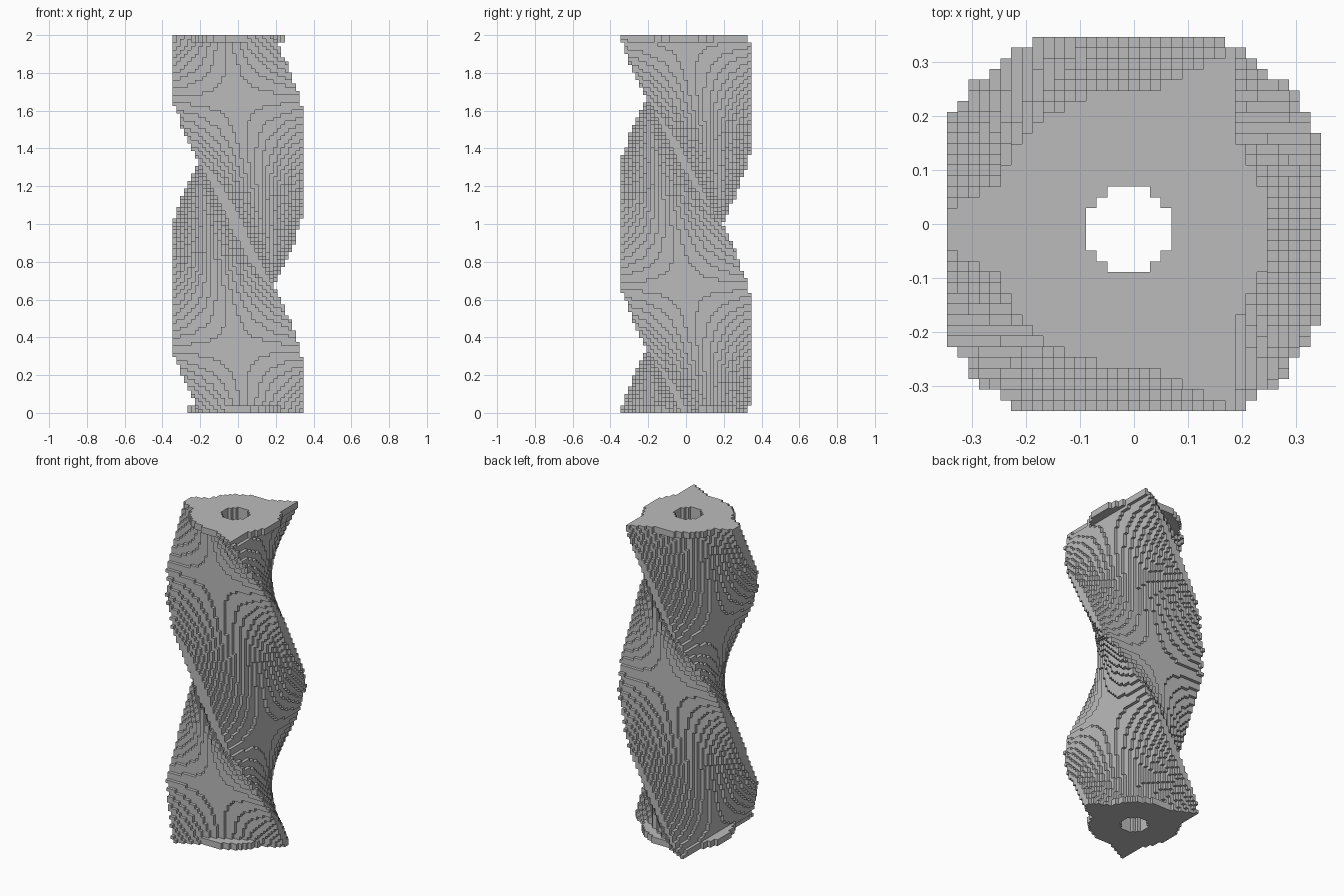
import bpy
import bmesh
import math

cube = bpy.data.objects.get("Cube")
if cube:
    bpy.data.objects.remove(cube, do_unlink=True)

LAYERS = 101              # cells along the height
WIDTH = 35                # cells across, the corners are trimmed to this
CELL = 2 / LAYERS
INRADIUS = 10             # triangle centre to side, in cells
FLANGE = 13               # end disc radius
BORE = 3.85               # central hole radius
NUDGE = 0.02              # keeps cell centres off exact ties


def filled(i, j, k):
    """True where a cell belongs to the twisted triangular column."""
    if not (0 <= i < WIDTH and 0 <= j < WIDTH and 0 <= k < LAYERS):
        return False
    x = i - WIDTH // 2 + 0.5 - NUDGE
    y = j - WIDTH // 2 + 0.5 - NUDGE
    radius = math.hypot(x, y)
    if radius < BORE:
        return False
    if radius <= FLANGE and (k < 2 or k >= LAYERS - 2):
        return True
    twist = -math.pi * k / (LAYERS - 1)
    for side in range(3):
        a = twist + math.pi / 3 + side * math.tau / 3
        if x * math.cos(a) + y * math.sin(a) > INRADIUS:
            return False
    return True


cells = {(i, j, k) for i in range(WIDTH) for j in range(WIDTH)
         for k in range(LAYERS) if filled(i, j, k)}

# Stepped column: one square for every exposed cell side
bm = bmesh.new()
corners = {}


def corner(p):
    if p not in corners:
        corners[p] = bm.verts.new(((p[0] - WIDTH / 2) * CELL,
                                   (p[1] - WIDTH / 2) * CELL,
                                   p[2] * CELL))
    return corners[p]


for cell in sorted(cells):
    for axis in range(3):
        u, v = (axis + 1) % 3, (axis + 2) % 3
        for step in (-1, 1):
            neighbour = list(cell)
            neighbour[axis] += step
            if tuple(neighbour) in cells:
                continue
            ring = []
            for du, dv in ((0, 0), (1, 0), (1, 1), (0, 1)):
                p = list(cell)
                p[axis] += step > 0
                p[u] += du
                p[v] += dv
                ring.append(corner(tuple(p)))
            bm.faces.new(ring if step > 0 else ring[::-1])

mesh = bpy.data.meshes.new("twisted_column")
bm.to_mesh(mesh)
bm.free()
column = bpy.data.objects.new("twisted_column", mesh)
bpy.context.collection.objects.link(column)

# Single grey finish
grey = bpy.data.materials.new("mid_grey")
grey.use_nodes = True
color = (0.5, 0.5, 0.5, 1)
grey.diffuse_color = color
grey.node_tree.nodes["Principled BSDF"].inputs["Base Color"].default_value = color
mesh.materials.append(grey)
